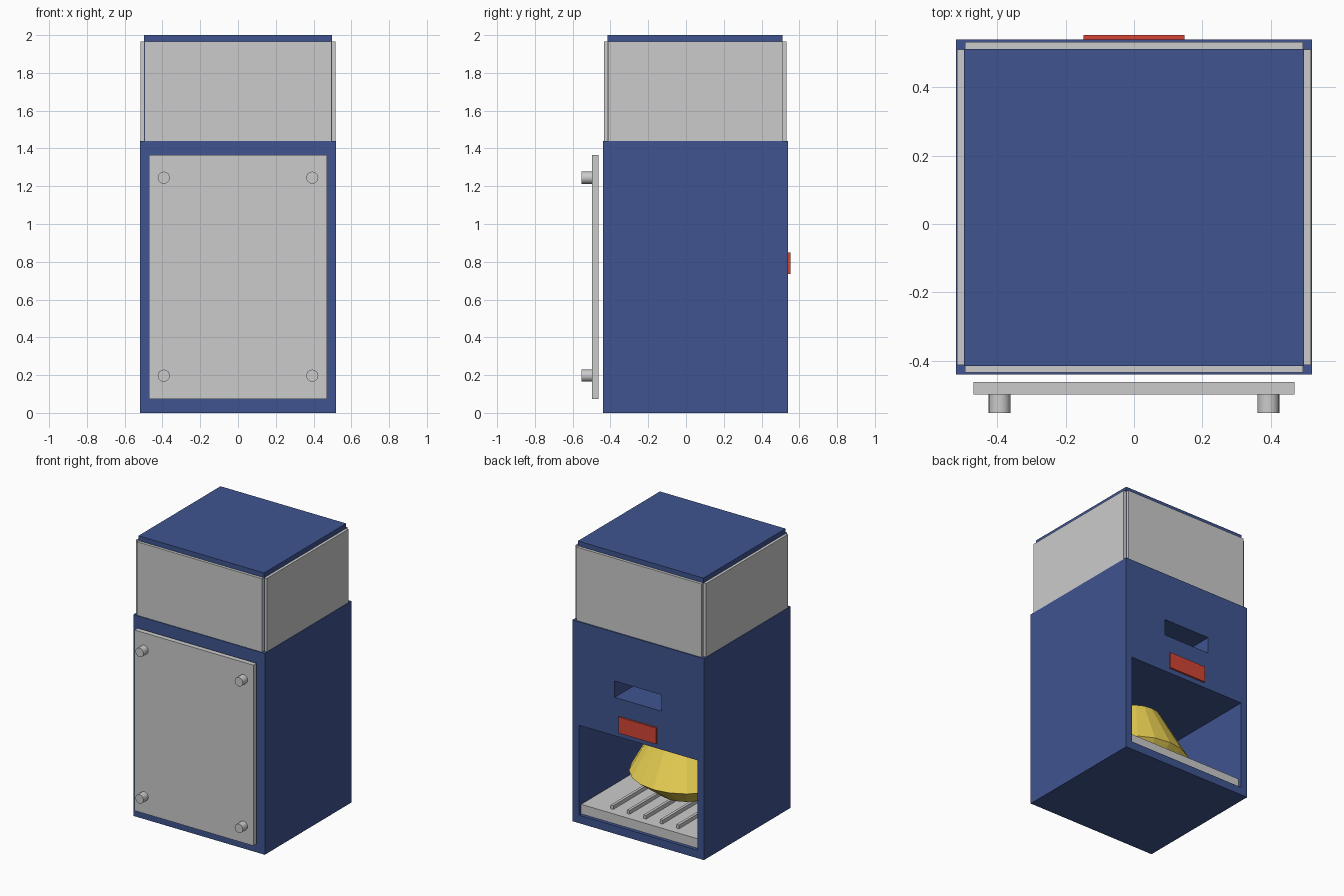
import bpy, math

if "Cube" in bpy.data.objects:
    bpy.data.objects.remove(bpy.data.objects["Cube"])

def material(name, rgb):
    m = bpy.data.materials.new(name)
    m.diffuse_color = (*rgb, 1)
    m.use_nodes = True
    m.node_tree.nodes["Principled BSDF"].inputs["Base Color"].default_value = m.diffuse_color
    return m

BLUE = material("blue_paint", (0.05, 0.09, 0.28))
RED = material("red_paint", (0.65, 0.06, 0.035))
YELLOW = material("yellow", (0.85, 0.66, 0.09))

def finish(o, name, mat):
    o.name = name
    if mat:
        o.data.materials.append(mat)
    return o

def box(name, x, y, z, mat=None):
    """Box from (min, max) ranges."""
    bpy.ops.mesh.primitive_cube_add(size=1, location=[(a + b) / 2 for a, b in (x, y, z)])
    o = bpy.context.object
    o.scale = [b - a for a, b in (x, y, z)]
    bpy.ops.object.transform_apply(location=False, rotation=False, scale=True)
    return finish(o, name, mat)

def frustum(name, r1, r2, z1, z2, mat, sides=20):
    bpy.ops.mesh.primitive_cone_add(vertices=sides, radius1=r1, radius2=r2,
                                    depth=z2 - z1, location=(0, 0, (z1 + z2) / 2))
    return finish(bpy.context.object, name, mat)

def cut(target, cutter):
    mod = target.modifiers.new("cut", 'BOOLEAN')
    mod.operation, mod.object, mod.solver = 'DIFFERENCE', cutter, 'EXACT'
    bpy.context.view_layer.objects.active = target
    bpy.ops.object.modifier_apply(modifier=mod.name)
    bpy.data.objects.remove(cutter)

# Cabinet with open compartment and slot at the back
cabinet = box("cabinet", (-.52, .52), (-.44, .54), (0, 1.44), BLUE)
cut(cabinet, box("compartment_cutter", (-.47, .47), (-.39, .6), (.057, .70)))
cut(cabinet, box("slot_cutter", (-.186, .186), (.1, .6), (.975, 1.092)))

# Upper core and its four cover panels
box("upper_core", (-.497, .497), (-.415, .512), (1.44, 2.0), BLUE)
for side, y in (("front", (-.435, -.415)), ("back", (.512, .532))):
    box(side + "_pane", (-.495, .495), y, (1.44, 1.965))
for side, x in (("left", (-.517, -.497)), ("right", (.497, .517))):
    box(side + "_pane", x, (-.413, .51), (1.44, 1.965))

# Front plate with four bolts
box("front_plate", (-.47, .47), (-.498, -.462), (.073, 1.365))
for x in (-.393, .393):
    for z in (.197, 1.245):
        bpy.ops.mesh.primitive_cylinder_add(vertices=24, radius=.032, depth=.055,
                                            location=(x, -.525, z),
                                            rotation=(math.pi / 2, 0, 0))
        finish(bpy.context.object, "bolt", None)
        bpy.ops.object.shade_smooth_by_angle()

# Red plate on the back
box("back_plate", (-.148, .148), (.54, .553), (.735, .85), RED)

# Tray with raised ribs
box("tray", (-.465, .465), (-.385, .52), (.06, .128))
for i in range(-2, 3):
    box("tray_rib", (i * .13 - .01, i * .13 + .01), (-.34, .465), (.125, .155))

# Yellow double cone standing on the ribs
frustum("cone_top", .37, .18, .30, .645, YELLOW)
frustum("cone_base", .18, .37, .155, .30, YELLOW)
